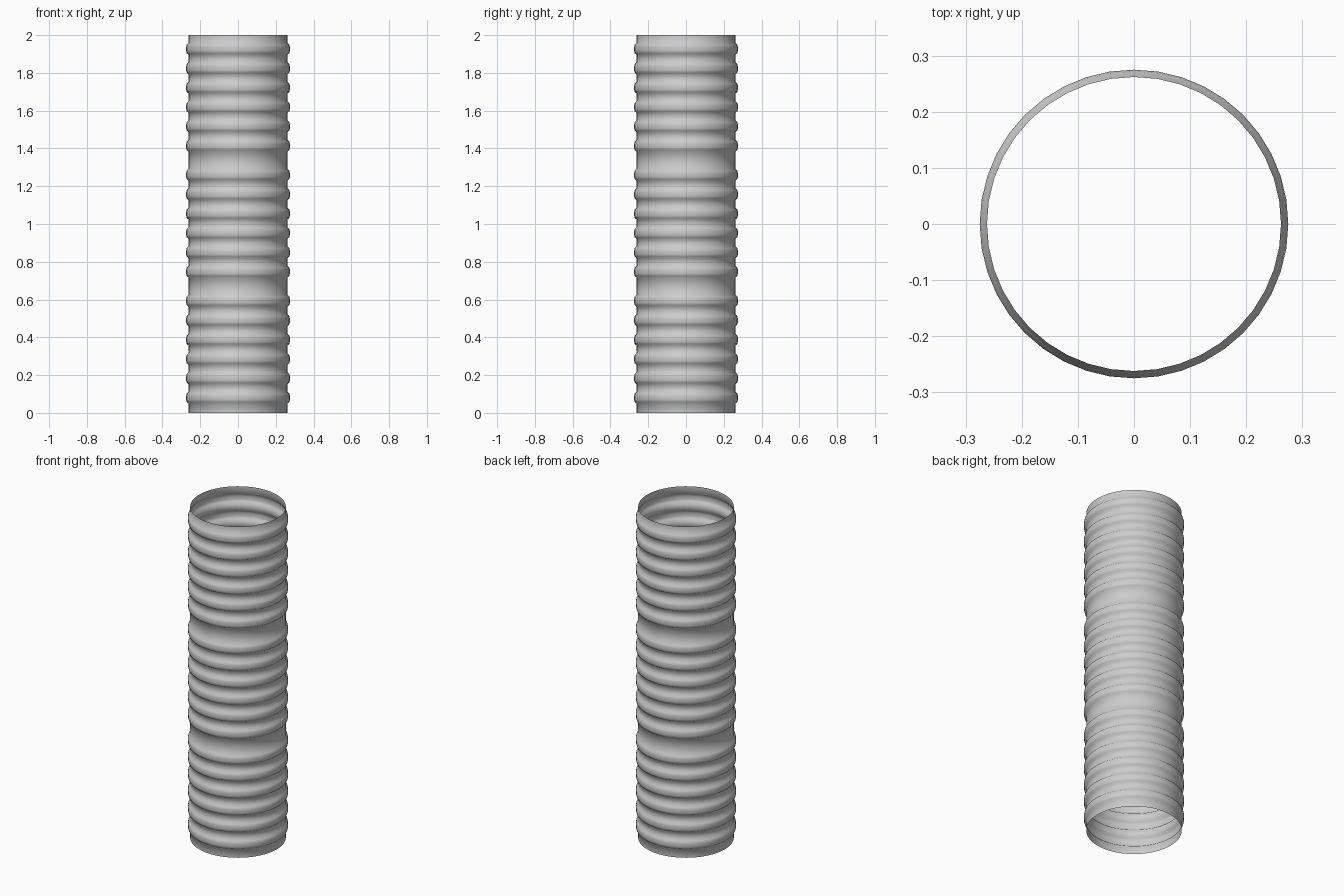
import bpy, bmesh, math

if "Cube" in bpy.data.objects:
    bpy.data.objects.remove(bpy.data.objects["Cube"])

SEGMENTS = 40
WALL_R, RIB_R = 0.262, 0.275

# Open wall profile: three groups of six rounded ribs
profile = [(WALL_R, 0.0)]
for group in range(3):
    for i in range(6):
        c = 0.08 + group * 0.667 + i * 0.1025
        profile += [(WALL_R, c - 0.030), (RIB_R - 0.003, c - 0.022),
                    (RIB_R, c - 0.009), (RIB_R, c + 0.009),
                    (RIB_R - 0.003, c + 0.022), (WALL_R, c + 0.032)]
profile.append((WALL_R, 2.0))

# Revolve the profile into a thin open tube
bm = bmesh.new()
rings = []
for r, z in profile:
    rings.append([bm.verts.new((r * math.cos(2 * math.pi * k / SEGMENTS),
                                r * math.sin(2 * math.pi * k / SEGMENTS), z))
                  for k in range(SEGMENTS)])
for lower, upper in zip(rings, rings[1:]):
    for k in range(SEGMENTS):
        n = (k + 1) % SEGMENTS
        face = bm.faces.new((lower[k], lower[n], upper[n], upper[k]))
        face.smooth = True

mesh = bpy.data.meshes.new("corrugated_pipe")
bm.to_mesh(mesh)
bm.free()
pipe = bpy.data.objects.new("corrugated_pipe", mesh)
bpy.context.collection.objects.link(pipe)
